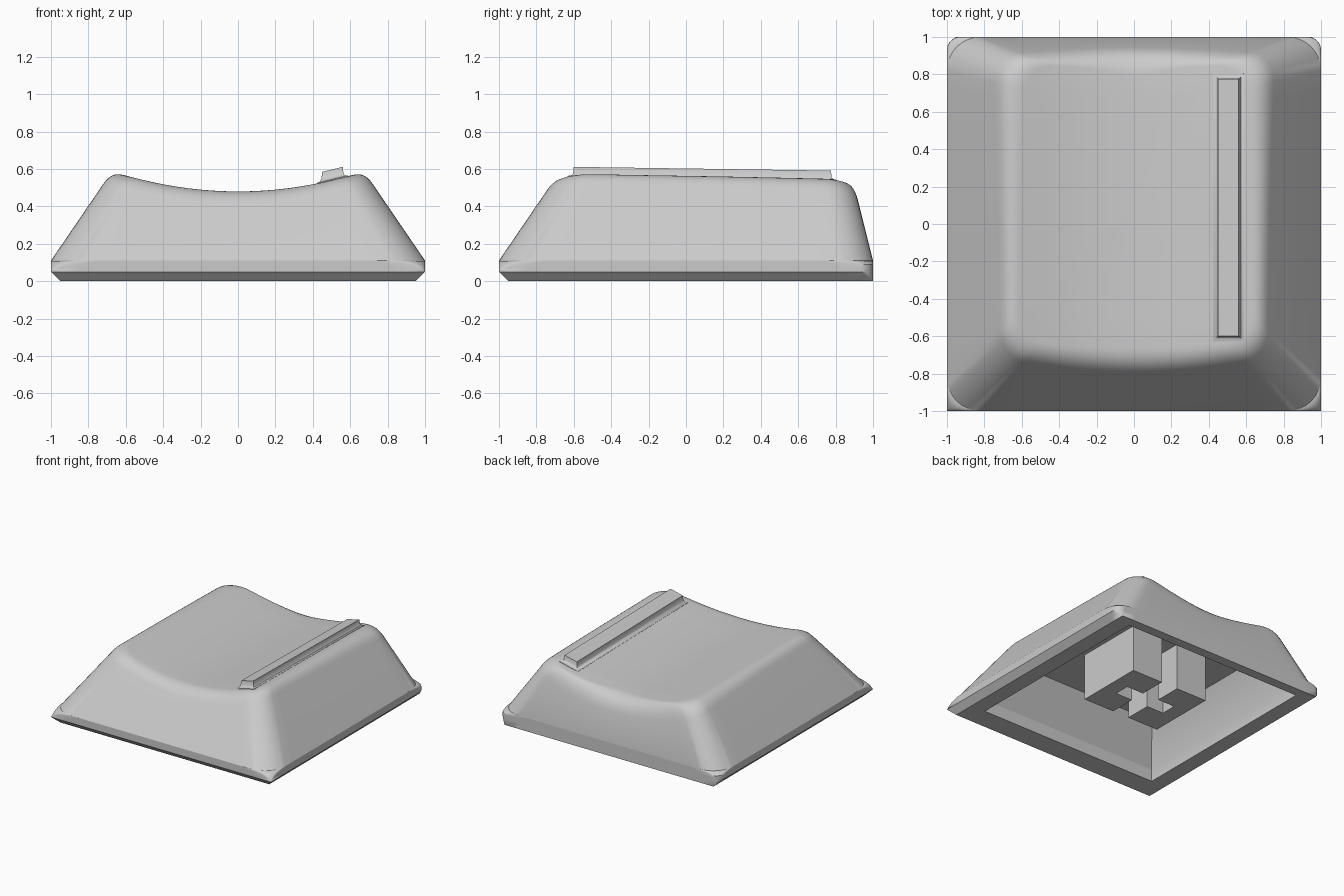
import bpy, bmesh, math
from mathutils import Vector

cube = bpy.data.objects.get("Cube")
if cube:
    bpy.data.objects.remove(cube, do_unlink=True)

grey = bpy.data.materials.new("plain_grey")
grey.use_nodes = True
COLOR = (0.6, 0.6, 0.6, 1)
grey.diffuse_color = COLOR
grey.node_tree.nodes["Principled BSDF"].inputs["Base Color"].default_value = COLOR


def finish(name, bm, angle=30):
    """Clean the mesh, make the object and shade it."""
    bmesh.ops.remove_doubles(bm, verts=bm.verts, dist=1e-4)
    bmesh.ops.recalc_face_normals(bm, faces=bm.faces)
    me = bpy.data.meshes.new(name)
    bm.to_mesh(me)
    bm.free()
    ob = bpy.data.objects.new(name, me)
    bpy.context.collection.objects.link(ob)
    me.materials.append(grey)
    bpy.ops.object.select_all(action="DESELECT")
    ob.select_set(True)
    bpy.context.view_layer.objects.active = ob
    bpy.ops.object.shade_smooth_by_angle(angle=math.radians(angle))
    return ob


def loft(rings, tip=None):
    """Skin a list of equal-length rings; cap the ends, or fan to a tip."""
    bm = bmesh.new()
    loops = [[bm.verts.new(p) for p in ring] for ring in rings]
    n = len(loops[0])
    for a, b in zip(loops, loops[1:]):
        for i in range(n):
            j = (i + 1) % n
            bm.faces.new((a[i], a[j], b[j], b[i]))
    bm.faces.new(loops[0])
    if tip is None:
        bm.faces.new(loops[-1])
    else:
        t = bm.verts.new(tip)
        for i in range(n):
            bm.faces.new((loops[-1][i], loops[-1][(i + 1) % n], t))
    return bm


def rounded_rect(hx, y0, y1, z, front_r=0, back_r=0, arc=8, side=16):
    """Rectangle ring with arcs at the corners and split straight sides."""
    corners = [(hx, y1, back_r), (-hx, y1, back_r), (-hx, y0, front_r), (hx, y0, front_r)]
    arcs = []
    for k, (x, y, r) in enumerate(corners):
        cx, cy = x - math.copysign(r, x), y - (r if k < 2 else -r)
        arcs.append([Vector((cx + r * math.cos(a), cy + r * math.sin(a), z))
                     for a in (math.pi / 2 * (k + i / arc) for i in range(arc + 1))])
    pts = []
    for k in range(4):
        pts += arcs[k]
        a, b = arcs[k][-1], arcs[(k + 1) % 4][0]
        pts += [a.lerp(b, i / side) for i in range(1, side)]
    return pts


def dish(x, y):
    """Height of the scooped, slightly tilted top."""
    return 0.47 + 0.24 * x * x - 0.0145 * y


# Cap shell: cavity ceiling, cavity wall, rim and flared foot
rings = [rounded_rect(0.67, -0.59, 0.85, 0.39),
         rounded_rect(0.82, -0.77, 0.92, 0.10),
         rounded_rect(0.82, -0.77, 0.92, 0),
         rounded_rect(0.95, -0.95, 1, 0)]
for i in range(6):
    r = 0.18 * i / 5
    z = 0.11 - 0.06 * (1 - i / 5) ** 2
    rings.append(rounded_rect(1, -1, 1, z, r, max(r, 0.07)))

# Sloping walls meet the dish through a soft rolled edge
foot = rings[-1]
crown = rounded_rect(0.6585, -0.6585, 0.875, 0.61, 0.14, 0.14)
rolled = []
STEPS = 8
for lo, hi in zip(foot, crown):
    t0, t1 = 0, 1.4
    for _ in range(30):
        t = (t0 + t1) / 2
        p = lo.lerp(hi, t)
        if p.z < dish(p.x, p.y):
            t0 = t
        else:
            t1 = t
    d = 0.085 + 0.05 * max(0, p.y) ** 2
    start = p + (lo - p).normalized() * d
    inward = Vector((hi.x - lo.x, hi.y - lo.y, 0)).normalized()
    end = p + inward * d
    end.z = dish(end.x, end.y)
    rolled.append([start.lerp(p, s).lerp(p.lerp(end, s), s)
                   for s in (i / STEPS for i in range(STEPS + 1))])
rings += [list(r) for r in zip(*rolled)]

# Scooped top surface
CENTRE = Vector((0, 0.1, 0))
for f in (0.8, 0.6, 0.4, 0.2):
    ring = []
    for p in rings[-1] if f == 0.8 else edge:
        q = CENTRE.lerp(p, f)
        ring.append(Vector((q.x, q.y, dish(q.x, q.y))))
    if f == 0.8:
        edge = rings[-1]
    rings.append(ring)
finish("cap_shell", loft(rings, (0, 0.1, dish(0, 0.1))))

# Raised bar on the top with a flared base
bar = []
for grow, lift in ((0.03, -0.03), (0.028, 0.002), (0.012, 0.008), (0.004, 0.02), (0, 0.057)):
    x0, x1, y0, y1 = 0.45 - grow, 0.56 + grow, -0.6 - grow, 0.775 + grow
    bar.append([Vector((x, y, dish(x, y) + lift))
                for x, y in ((x0, y0), (x1, y0), (x1, y1), (x0, y1))])
finish("raised_bar", loft(bar), 40)

# Stem halves: a slot runs through from front to back, with a blind cross arm
STEM_Y = 0.13
half = [(0.075, -0.285), (0.355, -0.285), (0.355, 0.285), (0.075, 0.285),
        (0.075, 0.065), (0.23, 0.065), (0.23, -0.065), (0.075, -0.065)]
for name, sign in (("stem_left", 1), ("stem_right", -1)):
    stem = [[Vector((sign * x, y + STEM_Y, z)) for x, y in half] for z in (0.005, 0.41)]
    finish(name, loft(stem))
